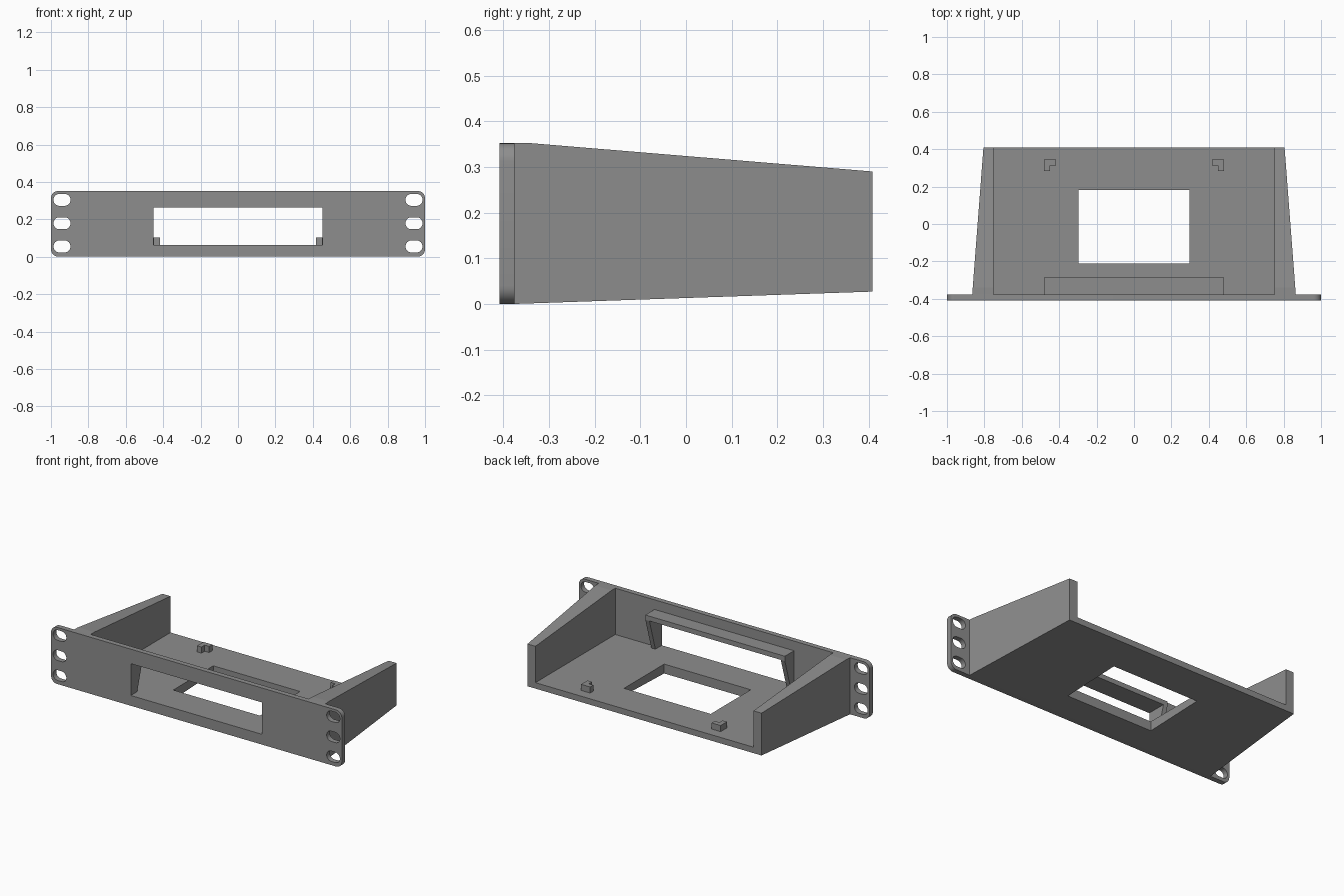
import bpy, bmesh, math
from mathutils import Vector

if "Cube" in bpy.data.objects:
    bpy.data.objects.remove(bpy.data.objects["Cube"])

grey = bpy.data.materials.new("mid grey")
grey.diffuse_color = (0.27, 0.27, 0.27, 1)
grey.use_nodes = True
grey.node_tree.nodes["Principled BSDF"].inputs["Base Color"].default_value = grey.diffuse_color

# Axis maps: profile (u, v) plus extrusion w -> world
TOP = lambda u, v, w: (u, v, w)
FRONT = lambda u, v, w: (u, w, v)
SIDE = lambda u, v, w: (w, u, v)


def extrude(name, loops, w0, w1, axes=TOP, shape=None, smooth=False):
    """Filled outline (first loop) with holes (other loops), extruded from w0 to w1."""
    cu = bpy.data.curves.new(name, 'CURVE')
    cu.dimensions, cu.fill_mode = '2D', 'BOTH'
    cu.extrude = (w1 - w0) / 2
    for pts in loops:
        s = cu.splines.new('POLY')
        s.points.add(len(pts) - 1)
        for p, (u, v) in zip(s.points, pts):
            p.co = (u, v, 0, 1)
        s.use_cyclic_u = True
    tmp = bpy.data.objects.new(name + "_outline", cu)
    me = bpy.data.meshes.new_from_object(tmp)
    bpy.data.objects.remove(tmp)
    me.name = name
    bm = bmesh.new()
    bm.from_mesh(me)
    bmesh.ops.remove_doubles(bm, verts=bm.verts, dist=1e-5)
    for v in bm.verts:
        x, y, z = v.co
        upper = z > 0
        v.co = Vector(axes(x, y, w1 if upper else w0))
        if shape:
            v.co.z = shape(v.co.y, upper)
    bmesh.ops.recalc_face_normals(bm, faces=bm.faces)
    bm.to_mesh(me)
    bm.free()
    me.materials.clear()
    me.materials.append(grey)
    ob = bpy.data.objects.new(name, me)
    bpy.context.collection.objects.link(ob)
    for p in me.polygons:
        p.use_smooth = False
    if smooth:
        bpy.ops.object.select_all(action='DESELECT')
        ob.select_set(True)
        bpy.context.view_layer.objects.active = ob
        bpy.ops.object.shade_smooth_by_angle(angle=math.radians(30))
    return ob


def rect(x0, x1, y0, y1, r=0.0, n=8):
    """Rectangle outline with optional rounded corners."""
    if not r:
        return [(x0, y0), (x1, y0), (x1, y1), (x0, y1)]
    pts = []
    for k, (cx, cy) in enumerate([(x1 - r, y1 - r), (x0 + r, y1 - r),
                                  (x0 + r, y0 + r), (x1 - r, y0 + r)]):
        for i in range(n + 1):
            a = math.pi / 2 * (k + i / n)
            pts.append((cx + r * math.cos(a), cy + r * math.sin(a)))
    return pts


FY, PY, BY = -0.408, -0.376, 0.408      # plate front, plate back, tray rear
FLOOR, HEIGHT = 0.064, 0.352


def underside(y):
    return 0.027 * (y - PY) / (BY - PY)


def wall_top(y):
    return HEIGHT - 0.062 * max(0, y + 0.34) / (BY + 0.34)


# Front plate with window and mounting slots
slots = [rect(sx * 0.941 - 0.0455, sx * 0.941 + 0.0455, z - 0.032, z + 0.032, 0.0318)
         for sx in (-1, 1) for z in (0.055, 0.179, 0.304)]
extrude("front_plate", [rect(-1, 1, 0, HEIGHT, 0.04), rect(-0.452, 0.452, FLOOR, 0.262)] + slots,
        FY, PY, FRONT, smooth=True)

# Tray floor with opening, underside rising to the rear
extrude("tray_floor", [rect(-0.75, 0.75, PY, BY), rect(-0.298, 0.298, -0.211, 0.183)], 0, FLOOR,
        shape=lambda y, up: FLOOR if up else underside(y))

for sx, side in ((-1, "left"), (1, "right")):
    # Side wall, tapering outward face and sloping top
    mid = 0.865 - 0.06 * (-0.34 - PY) / (BY - PY)
    wall = [(0.75, PY), (0.865, PY), (mid, -0.34), (0.805, BY), (0.75, BY), (0.75, -0.34)]
    extrude(side + "_wall", [[(sx * x, y) for x, y in wall]], 0, HEIGHT,
            shape=lambda y, up: wall_top(y) if up else underside(y))

    # Tapered cheek beside the window
    a, b = sorted((sx * 0.452, sx * 0.48))
    extrude(side + "_window_cheek",
            [[(PY, FLOOR), (-0.345, FLOOR), (-0.286, 0.262), (PY, 0.262)]], a, b, SIDE)

    # L-shaped corner stop on the floor
    stop = [(0.48, 0.345), (0.418, 0.345), (0.418, 0.314), (0.449, 0.314), (0.449, 0.283), (0.48, 0.283)]
    extrude(side + "_corner_stop", [[(sx * x, y) for x, y in stop]], FLOOR, 0.102)

# Hood bar above the window
extrude("window_hood", [rect(-0.48, 0.48, PY, -0.286)], 0.262, 0.292)
